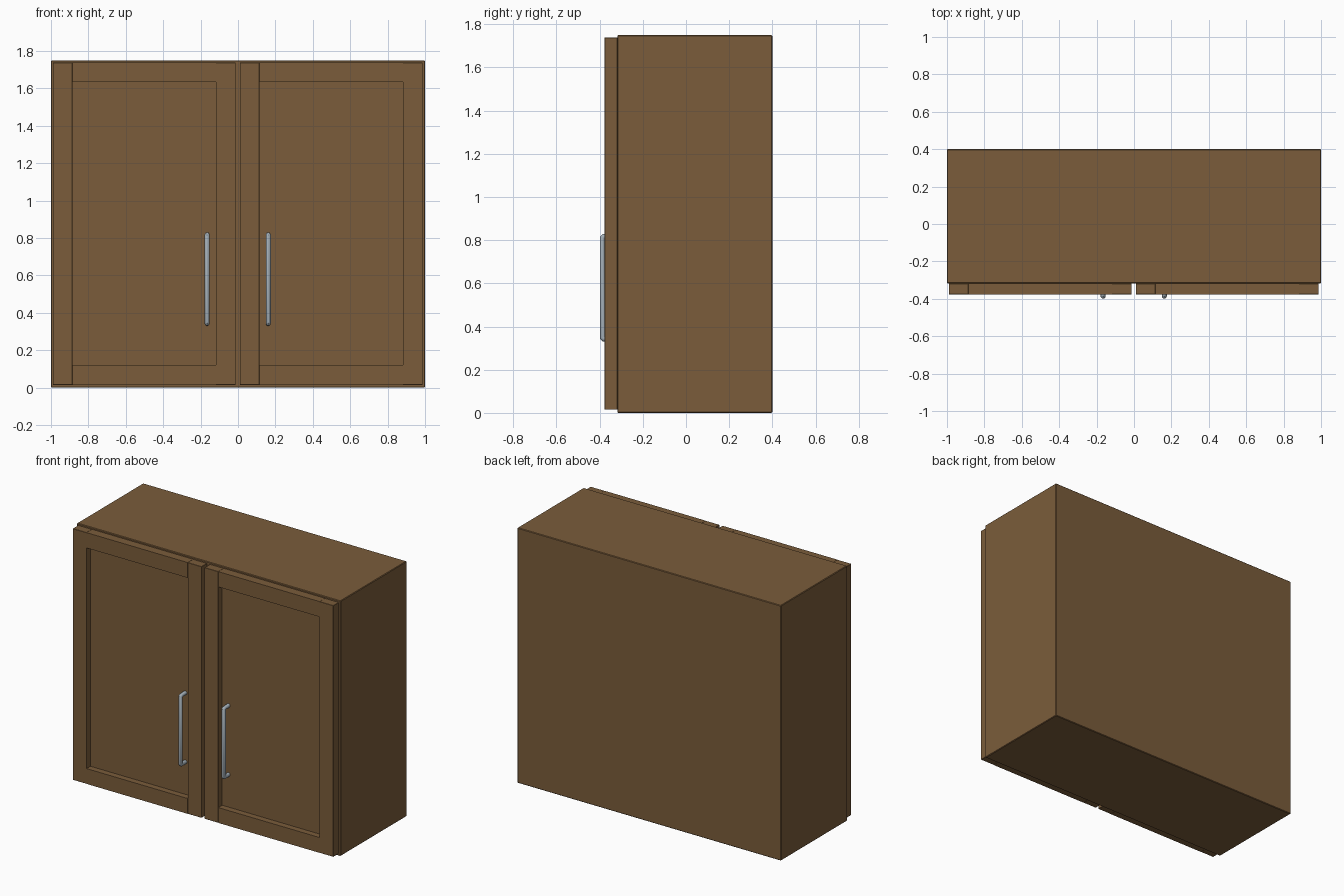
import bpy
import math

if "Cube" in bpy.data.objects:
    bpy.data.objects.remove(bpy.data.objects["Cube"])


def material(name, rgb):
    m = bpy.data.materials.new(name)
    m.diffuse_color = (*rgb, 1)
    m.use_nodes = True
    m.node_tree.nodes["Principled BSDF"].inputs["Base Color"].default_value = m.diffuse_color
    return m


wood = material("brown_wood", (0.197, 0.108, 0.043))
metal = material("grey_metal", (0.36, 0.42, 0.47))


def box(name, x0, x1, y0, y1, z0, z1, bevel=0.0):
    bpy.ops.mesh.primitive_cube_add(
        size=1, location=((x0 + x1) / 2, (y0 + y1) / 2, (z0 + z1) / 2))
    ob = bpy.context.object
    ob.name = name
    ob.scale = (x1 - x0, y1 - y0, z1 - z0)
    bpy.ops.object.transform_apply(location=False, rotation=False, scale=True)
    ob.data.materials.append(wood)
    if bevel:
        mod = ob.modifiers.new("soft_edges", 'BEVEL')
        mod.width = bevel
        mod.segments = 1
    return ob


def handle(name, x):
    # bent round bar: post, grip, post
    r = 0.0135
    cu = bpy.data.curves.new(name, 'CURVE')
    cu.dimensions = '3D'
    cu.bevel_depth = r
    cu.bevel_resolution = 4
    cu.use_fill_caps = True
    sp = cu.splines.new('POLY')
    grip_y, back_y, low, high = -0.4 + r, -0.33, 0.33 + r, 0.83 - r
    pts = [(back_y, low), (grip_y + 0.006, low), (grip_y, low + 0.006),
           (grip_y, high - 0.006), (grip_y + 0.006, high), (back_y, high)]
    sp.points.add(len(pts) - 1)
    for p, (y, z) in zip(sp.points, pts):
        p.co = (x, y, z, 1)
    ob = bpy.data.objects.new(name, cu)
    bpy.context.collection.objects.link(ob)
    bpy.ops.object.select_all(action='DESELECT')
    ob.select_set(True)
    bpy.context.view_layer.objects.active = ob
    bpy.ops.object.convert(target='MESH')
    ob = bpy.context.object
    ob.name = name
    ob.data.materials.clear()
    ob.data.materials.append(metal)
    bpy.ops.object.shade_smooth_by_angle(angle=math.radians(35))


# cabinet body
BACK, FRONT, DOOR = 0.4, -0.318, -0.377
box("cabinet_body", -1, 1, FRONT, BACK, 0, 1.75, 0.004)

# two framed doors with recessed panels
Z0, Z1, W = 0.015, 1.738, 0.105
for side, x0, x1, hx in (("left", -0.99, -0.013, -0.165),
                         ("right", 0.01, 0.987, 0.162)):
    box(side + "_door_outer_stile", x0, x0 + W, DOOR, FRONT, Z0, Z1, 0.0015)
    box(side + "_door_inner_stile", x1 - W, x1, DOOR, FRONT, Z0, Z1, 0.0015)
    box(side + "_door_bottom_rail", x0 + W, x1 - W, DOOR, FRONT, Z0, Z0 + W)
    box(side + "_door_top_rail", x0 + W, x1 - W, DOOR, FRONT, Z1 - W, Z1)
    box(side + "_door_panel", x0 + W, x1 - W, -0.335, FRONT, Z0 + W, Z1 - W)
    handle(side + "_handle", hx)
